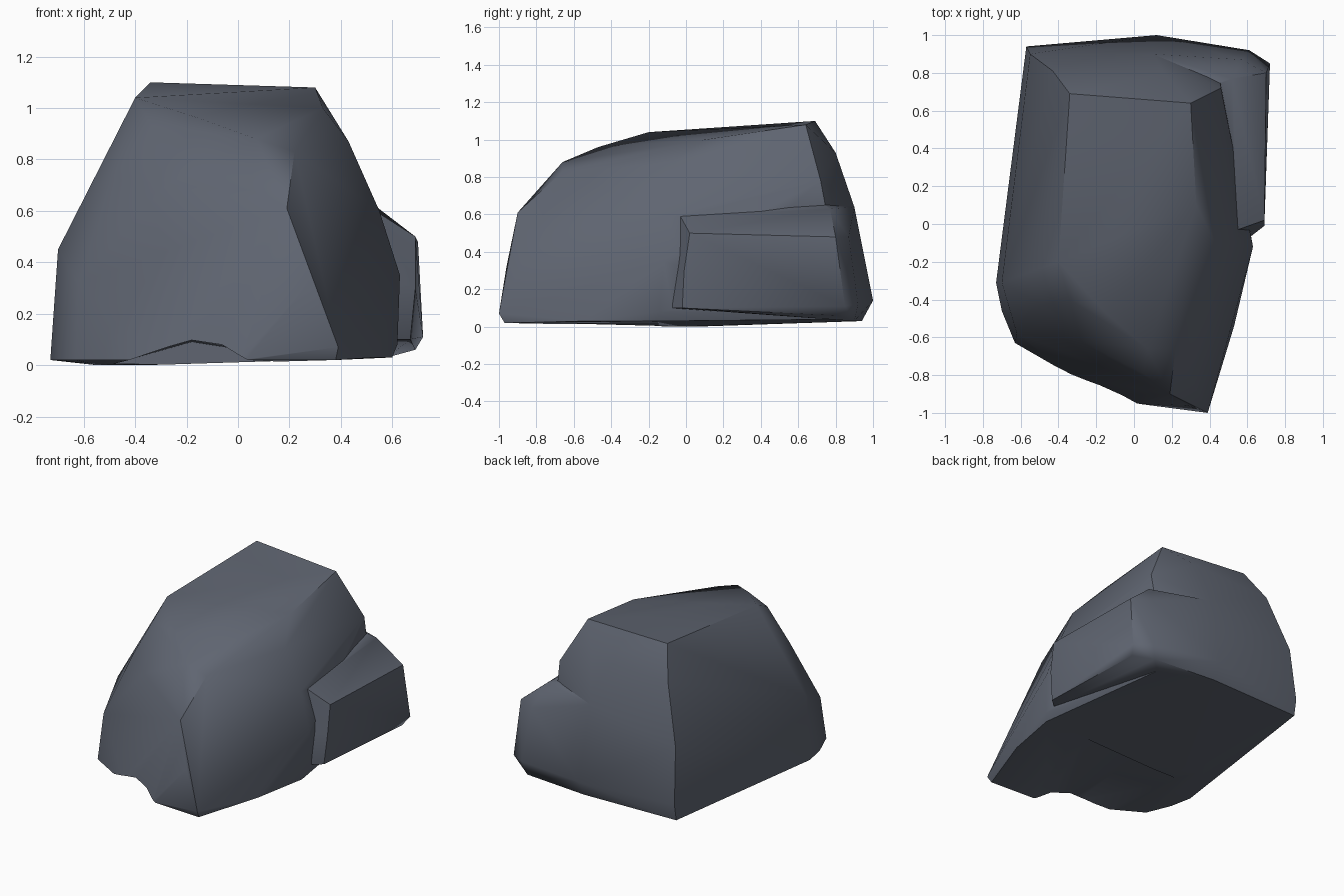
import bpy, bmesh, math

stone = bpy.data.materials.new("slate_grey")
stone.diffuse_color = (0.115, 0.13, 0.165, 1)


def hull(name, pts):
    """Faceted stone block: the convex hull of a few corner points."""
    bm = bmesh.new()
    for p in pts:
        bm.verts.new(p)
    res = bmesh.ops.convex_hull(bm, input=bm.verts)
    junk = {g for k in ("geom_interior", "geom_unused") for g in res[k]
            if isinstance(g, bmesh.types.BMVert)}
    bmesh.ops.delete(bm, geom=list(junk), context='VERTS')
    bmesh.ops.recalc_face_normals(bm, faces=bm.faces)
    me = bpy.data.meshes.new(name)
    bm.to_mesh(me)
    bm.free()
    me.materials.append(stone)
    ob = bpy.data.objects.new(name, me)
    bpy.context.collection.objects.link(ob)
    return ob


def combine(target, other, operation):
    """Fuse or carve one block with another and drop the helper."""
    mod = target.modifiers.new("combine", 'BOOLEAN')
    mod.operation = operation
    mod.solver = 'EXACT'
    mod.object = other
    bpy.context.view_layer.objects.active = target
    bpy.ops.object.modifier_apply(modifier=mod.name)
    bpy.data.objects.remove(other)


# main boulder
boulder = hull("boulder", [
    # foot
    (-0.57, 0.92, 0.03), (0.12, 0.94, 0.03), (0.45, 0.86, 0.04),
    (0.60, -0.16, 0.03), (0.53, -0.54, 0.03), (0.38, -0.97, 0.02),
    (0.01, -0.95, 0.02), (-0.30, -0.82, 0.02), (-0.63, -0.63, 0.02),
    (-0.70, -0.46, 0.02), (-0.73, -0.31, 0.02), (-0.55, 0.05, 0.0), (-0.37, -0.02, 0.0),
    # waist
    (-0.57, 0.94, 0.14), (0.12, 1.0, 0.14), (0.39, -1.0, 0.07),
    (0.28, -0.96, 0.32), (0.63, -0.12, 0.35), (0.62, -0.14, 0.08),
    (-0.70, -0.31, 0.45), (-0.62, -0.58, 0.32), (-0.55, 0.90, 0.52), (0.10, 0.90, 0.64),
    # shoulders
    (0.19, -0.90, 0.61), (0.05, -0.79, 0.68), (-0.28, -0.62, 0.70), (-0.49, -0.43, 0.72),
    (0.55, -0.10, 0.60), (0.43, -0.10, 0.87), (0.46, 0.72, 0.78),
    (-0.43, 0.81, 0.90), (0.16, 0.80, 0.93), (0.22, -0.66, 0.83),
    # top
    (0.07, -0.66, 0.88), (-0.15, -0.47, 0.96), (-0.34, -0.40, 0.94),
    (-0.40, -0.20, 1.04), (-0.34, 0.69, 1.10), (0.30, 0.64, 1.08), (0.33, 0.10, 1.0),
])

# lower bulge on the right-hand back corner, blending into the back
bulge = hull("side_bulge", [
    (0.67, -0.02, 0.10), (0.69, -0.01, 0.30), (0.69, 0.02, 0.50), (0.55, -0.03, 0.59),
    (0.60, -0.08, 0.10), (0.72, 0.85, 0.11), (0.70, 0.80, 0.48), (0.69, 0.80, 0.06),
    (0.61, 0.92, 0.12), (0.58, 0.90, 0.03), (0.57, 0.87, 0.48), (0.52, 0.77, 0.63),
    (0.64, 0.72, 0.53), (0.45, 0.15, 0.65), (0.30, 0.70, 0.70),
    (0.12, 1.0, 0.14), (0.10, 0.90, 0.64), (0.12, 0.94, 0.03),
    (0.10, 0.05, 0.10), (0.10, 0.05, 0.60),
])

# shallow hollow under the front edge
hollow = hull("hollow", [
    (-0.47, -1.1, 0.0), (0.02, -1.1, 0.0), (-0.18, -1.1, 0.10),
    (-0.18, -0.15, 0.09), (-0.50, -0.15, 0.0), (0.40, -0.15, 0.0), (-0.18, -1.1, -0.1),
])

boulder.select_set(True)
combine(boulder, bulge, 'UNION')
combine(boulder, hollow, 'DIFFERENCE')
bpy.ops.object.shade_smooth_by_angle(angle=math.radians(38))
